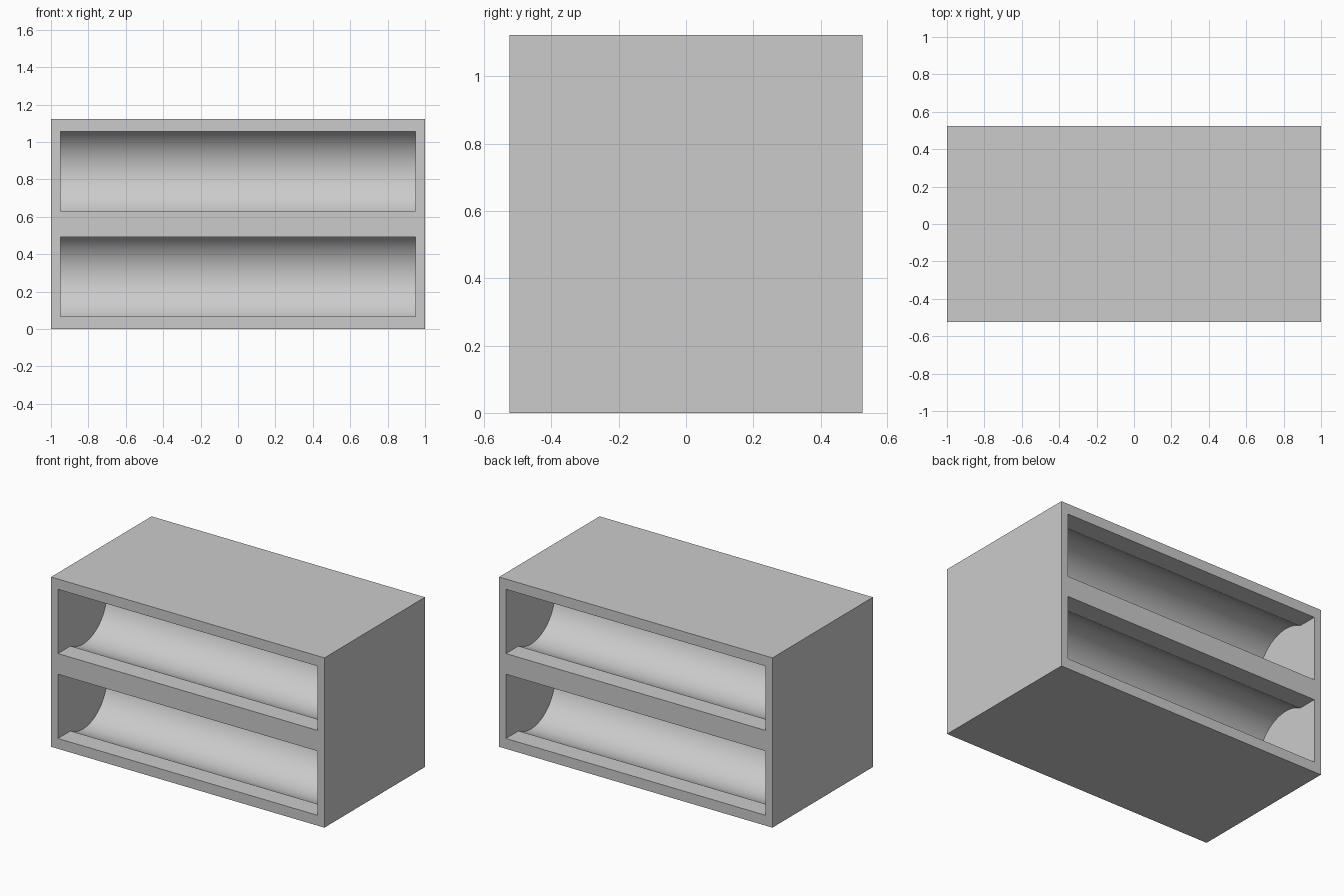
import bpy, bmesh
from math import asin, sin, cos, pi

WIDTH, DEPTH, HEIGHT = 2.0, 1.05, 1.123
OPEN_X, OPEN_Z = 0.95, 0.2125      # half sizes of each opening
RADIUS, SEGMENTS = 0.25, 48        # rounded trough behind the opening

cube = bpy.data.objects.get("Cube")
if cube:
    bpy.data.objects.remove(cube, do_unlink=True)

grey = bpy.data.materials.new("light grey")
grey.use_nodes = True
colour = (0.6, 0.6, 0.6, 1)
grey.diffuse_color = colour
grey.node_tree.nodes["Principled BSDF"].inputs["Base Color"].default_value = colour


def add_object(name, bm):
    bmesh.ops.recalc_face_normals(bm, faces=bm.faces[:])
    mesh = bpy.data.meshes.new(name)
    bm.to_mesh(mesh)
    bm.free()
    mesh.materials.append(grey)
    obj = bpy.data.objects.new(name, mesh)
    bpy.context.collection.objects.link(obj)
    return obj


def trough_cutter(side, z):
    """Prism along x: a flat lip opening into a round trough."""
    half = asin(OPEN_Z / RADIUS)
    start, end = pi + half, 3 * pi - half
    profile = [(-0.05, OPEN_Z), (-0.05, -OPEN_Z)]
    for i in range(SEGMENTS + 1):
        a = start + (end - start) * i / SEGMENTS
        profile.append((DEPTH / 4 + RADIUS * cos(a), RADIUS * sin(a)))
    bm = bmesh.new()
    face = bm.faces.new([bm.verts.new((-OPEN_X, side * (DEPTH / 2 - d), z + h))
                         for d, h in profile])
    extruded = bmesh.ops.extrude_face_region(bm, geom=[face])["geom"]
    verts = [g for g in extruded if isinstance(g, bmesh.types.BMVert)]
    bmesh.ops.translate(bm, verts=verts, vec=(2 * OPEN_X, 0, 0))
    cutter = add_object("trough_cutter", bm)
    cutter.hide_render = True
    return cutter


# Outer case
bm = bmesh.new()
bmesh.ops.create_cube(bm, size=1)
bmesh.ops.scale(bm, verts=bm.verts, vec=(WIDTH, DEPTH, HEIGHT))
bmesh.ops.translate(bm, verts=bm.verts, vec=(0, 0, HEIGHT / 2))
case = add_object("shelf_case", bm)

bpy.ops.object.select_all(action="DESELECT")
case.select_set(True)
bpy.context.view_layer.objects.active = case

# Two troughs on the front and two on the back
for side in (-1, 1):
    for z in (HEIGHT / 4, HEIGHT * 3 / 4):
        cutter = trough_cutter(side, z)
        cut = case.modifiers.new("trough", "BOOLEAN")
        cut.operation = "DIFFERENCE"
        cut.solver = "EXACT"
        cut.object = cutter
        bpy.ops.object.modifier_apply(modifier=cut.name)
        bpy.data.objects.remove(cutter, do_unlink=True)

bpy.ops.object.shade_smooth_by_angle(angle=pi / 9)
